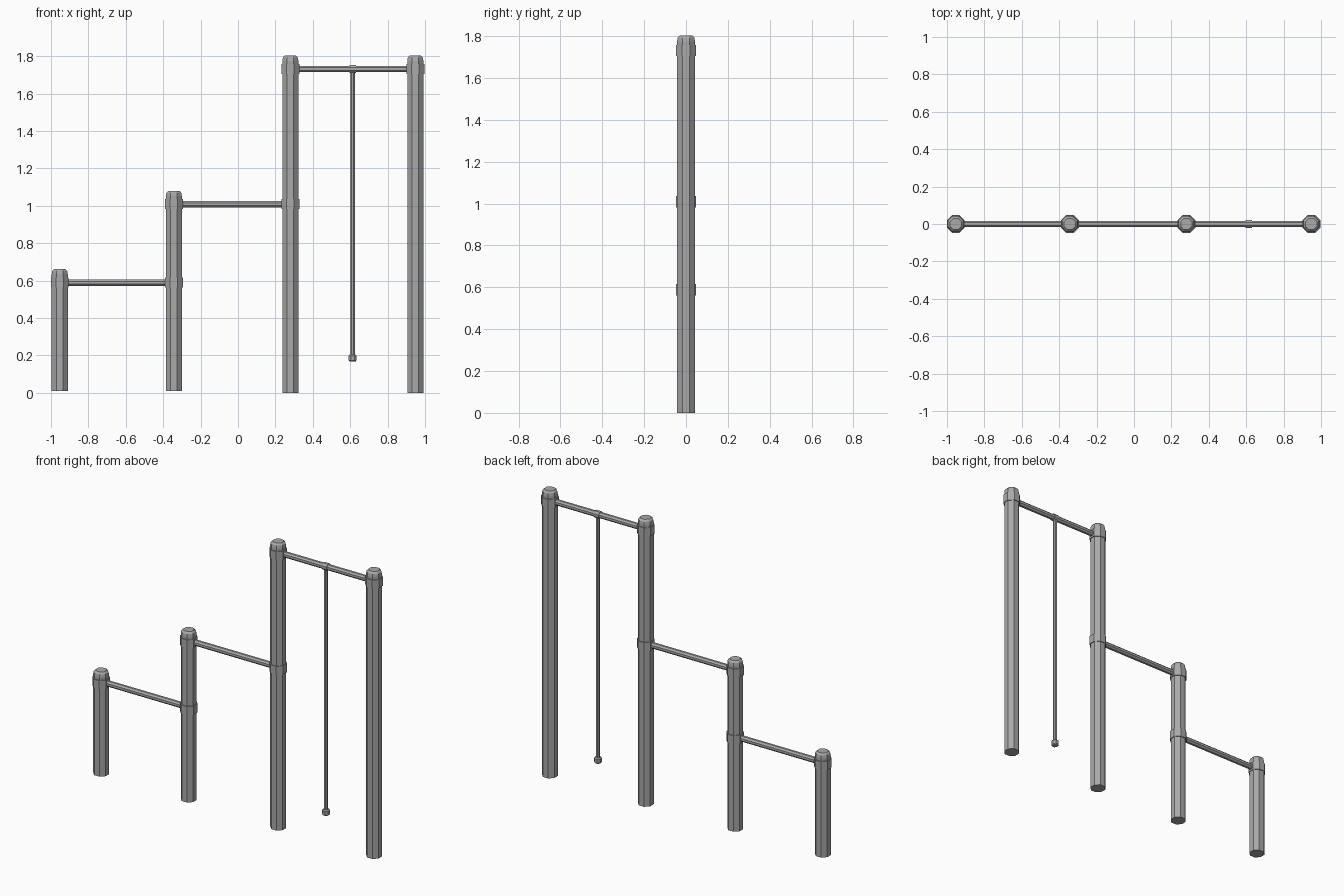
import bpy
import bmesh
from math import pi
from mathutils import Matrix, Vector

cube = bpy.data.objects.get("Cube")
if cube:
    bpy.data.objects.remove(cube, do_unlink=True)

steel = bpy.data.materials.new("grey_steel")
steel.use_nodes = True
GREY = (0.40, 0.40, 0.40, 1)
steel.diffuse_color = GREY
steel.node_tree.nodes["Principled BSDF"].inputs["Base Color"].default_value = GREY


def lathe(name, rings, origin=(0, 0, 0), along_x=False):
    """Eight-sided solid from (flat-to-axis distance, height) rings."""
    bm = bmesh.new()
    turn = Matrix.Rotation(pi / 2, 4, "Y") if along_x else Matrix()
    loops = []
    for apothem, h in rings:
        loop = []
        for i in range(8):
            spin = Matrix.Rotation((i + 0.5) * pi / 4, 4, "Z")
            p = spin @ Vector((apothem * 1.0824, 0, h))
            loop.append(bm.verts.new(turn @ p + Vector(origin)))
        loops.append(loop)
    for a, b in zip(loops, loops[1:]):
        for i in range(8):
            j = (i + 1) % 8
            bm.faces.new((a[i], a[j], b[j], b[i]))
    bm.faces.new(loops[0][::-1])
    bm.faces.new(loops[-1])
    bmesh.ops.recalc_face_normals(bm, faces=bm.faces)
    mesh = bpy.data.meshes.new(name)
    bm.to_mesh(mesh)
    bm.free()
    mesh.materials.append(steel)
    obj = bpy.data.objects.new(name, mesh)
    bpy.context.collection.objects.link(obj)
    return obj


# Posts with bevelled tops: x, bottom, top
posts = [(-0.953, 0.01, 0.662), (-0.343, 0.01, 1.08),
         (0.28, 0, 1.803), (0.948, 0, 1.803)]
for n, (x, low, top) in enumerate(posts, 1):
    lathe(f"post_{n}", [(0.043, low), (0.043, top - 0.028),
                        (0.040, top - 0.011), (0.030, top)], (x, 0, 0))

# Horizontal bars, each held by a collar on both neighbouring posts
for n, z in enumerate((0.589, 1.009, 1.731)):
    left, right = posts[n][0], posts[n + 1][0]
    lathe(f"bar_{n + 1}", [(0.017, left), (0.017, right)], (0, 0, z), True)
    for side, x in (("right", left), ("left", right)):
        lathe(f"collar_{n + 1}_{side}", [(0.048, -0.027), (0.048, 0.027)], (x, 0, z))

# Hanging climbing pole with clamp and end knob
POLE_X = 0.613
lathe("hanging_pole", [(0.012, 0.18), (0.012, 1.731)], (POLE_X, 0, 0))
lathe("pole_clamp", [(0.021, -0.018), (0.021, 0.018)], (POLE_X, 0, 1.731), True)
lathe("pole_knob", [(0.016, 0.168), (0.021, 0.174), (0.021, 0.198), (0.016, 0.204)],
      (POLE_X, 0, 0))
